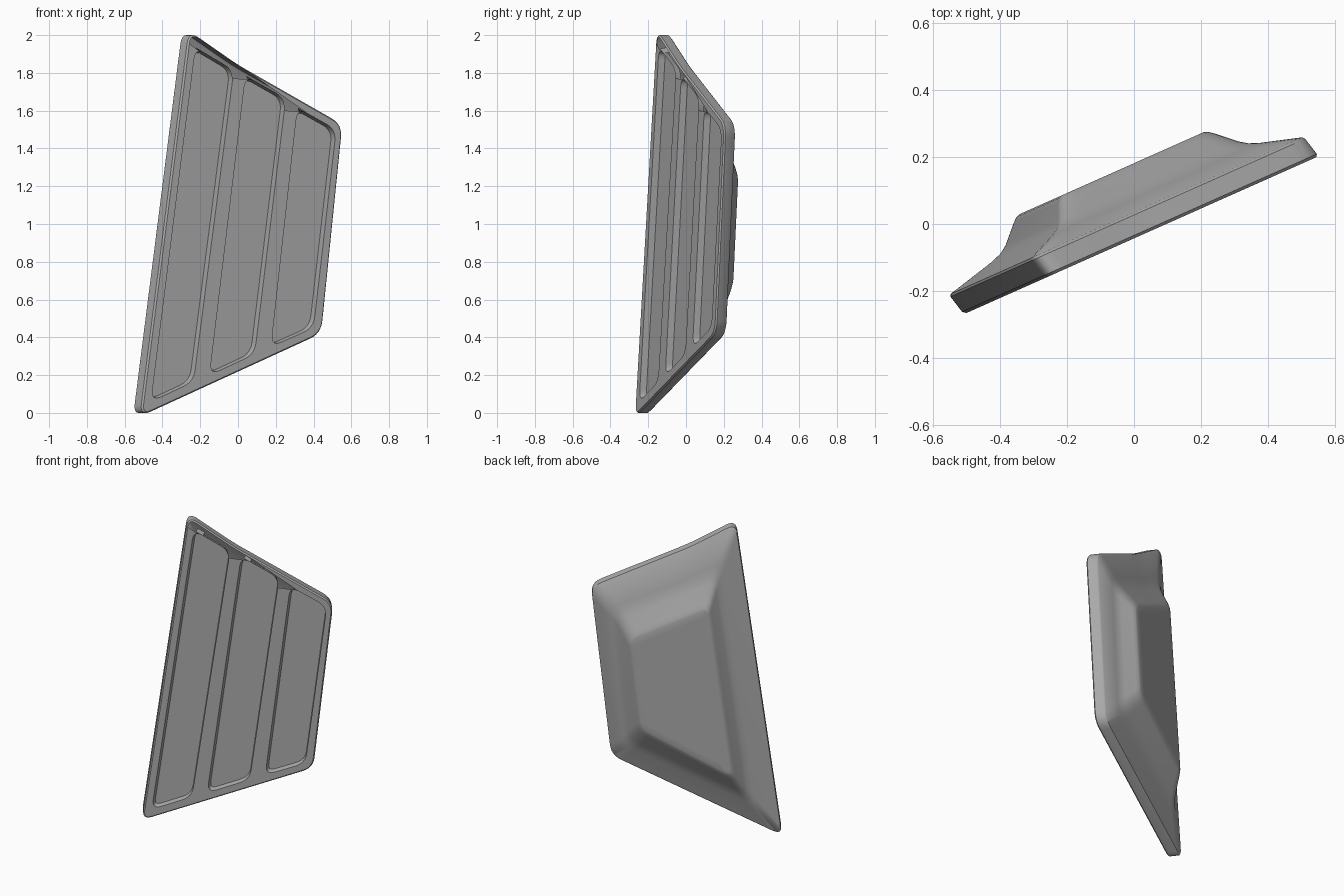
import bpy, bmesh, math
from mathutils import Vector

cube = bpy.data.objects.get("Cube")
if cube:
    bpy.data.objects.remove(cube)

WIDEN = 1.0945   # width seen from the front to width along the slanted plate


def outline(corners, depth, cut, sag=0.0, steps=6):
    """Four-sided loop (BL, TL, TR, BR) with rounded corners; the top edge may dip."""
    bl, tl, tr, br = [Vector(c) for c in corners]
    mid = tl.lerp(tr, 0.32) - Vector((0, sag))
    pts = [bl, tl, mid, tr, br]
    loop = []
    for i, p in enumerate(pts):
        a = p + (pts[i - 1] - p).normalized() * cut
        b = p + (pts[(i + 1) % 5] - p).normalized() * cut
        for k in range(steps + 1):
            q = a.lerp(p, k / steps).lerp(p.lerp(b, k / steps), k / steps)
            loop.append(Vector((q.x, depth, q.y)))
    return loop


def blend(a, b, t):
    return [p.lerp(q, t) for p, q in zip(a, b)]


def shrink(loop, amount, depth):
    """Moves a loop inward by a constant distance, to a new depth."""
    n = len(loop)
    out = []
    for i, p in enumerate(loop):
        t = loop[(i + 1) % n] - loop[i - 1]
        side = Vector((t.z, 0, -t.x)).normalized()
        q = p + side * amount
        out.append(Vector((q.x, depth, q.z)))
    return out


def soften(a, p, b, t=0.22):
    """Three loops that round the crease at loop p."""
    s, e = blend(p, a, t), blend(p, b, t)
    return [s, blend(p, blend(s, e, 0.5), 0.5), e]


def add_loop(bm, pts):
    return [bm.verts.new(p) for p in pts]


def bridge(bm, a, b):
    n = len(a)
    for i in range(n):
        bm.faces.new((a[i], a[(i + 1) % n], b[(i + 1) % n], b[i]))


def loft(bm, loops, close=False):
    rows = [add_loop(bm, l) for l in loops]
    for a, b in zip(rows, rows[1:]):
        bridge(bm, a, b)
    if close:
        bm.faces.new(rows[-1])
    return rows[0]


def loop_edges(bm, row):
    return [bm.edges.get((row[i - 1], row[i])) for i in range(len(row))]


bm = bmesh.new()

# Outer shell: chamfered rim, sloping back and raised flat plateau
front = outline([(-.564, -.02), (-.28, 2.024), (.61, 1.527), (.487, .42)], 0, .07, .022)
rim = [p + Vector((-.017, .07, 0)) for p in front]
foot = outline([(-.385, .23), (-.185, 1.70), (.43, 1.385), (.355, .54)], .118, .07, .01)
plateau = outline([(-.30, .40), (-.15, 1.52), (.335, 1.265), (.265, .67)], .205, .06)
cap = shrink(plateau, .05, .205)
chamfer = blend(front, rim, .12)
shell = [shrink(front, .008, 0), chamfer, blend(rim, chamfer, .1), blend(rim, foot, .03)]
shell += soften(rim, foot, plateau) + soften(foot, plateau, cap, .2) + [cap]
front_row = loft(bm, shell, close=True)

# Three recessed panels in the front face
panels = [
    [(-.46, .06), (-.225, 1.935), (-.022, 1.815), (-.235, .165)],
    [(-.15, .20), (.04, 1.785), (.253, 1.665), (.088, .31)],
    [(.175, .35), (.315, 1.615), (.52, 1.50), (.40, .45)],
]
edges = loop_edges(bm, front_row)
for corners in panels:
    mouth = outline([(x * WIDEN, z) for x, z in corners], 0, .065)
    row = loft(bm, [mouth, shrink(mouth, .008, .035)], close=True)
    edges += loop_edges(bm, row)
bmesh.ops.triangle_fill(bm, edges=edges, use_beauty=True, normal=(0, -1, 0))
bmesh.ops.recalc_face_normals(bm, faces=bm.faces)

mesh = bpy.data.meshes.new("slatted_panel")
bm.to_mesh(mesh)
bm.free()
panel = bpy.data.objects.new("slatted_panel", mesh)
bpy.context.scene.collection.objects.link(panel)
panel.location = (0, -.043, 0)
panel.rotation_euler = (0, 0, math.radians(24))

# Plain grey finish
grey = bpy.data.materials.new("plain_grey")
grey.use_nodes = True
colour = (.4, .4, .4, 1)
grey.diffuse_color = colour
grey.node_tree.nodes["Principled BSDF"].inputs["Base Color"].default_value = colour
mesh.materials.append(grey)

bpy.ops.object.select_all(action='DESELECT')
panel.select_set(True)
bpy.context.view_layer.objects.active = panel
bpy.ops.object.shade_smooth_by_angle(angle=math.radians(35))
